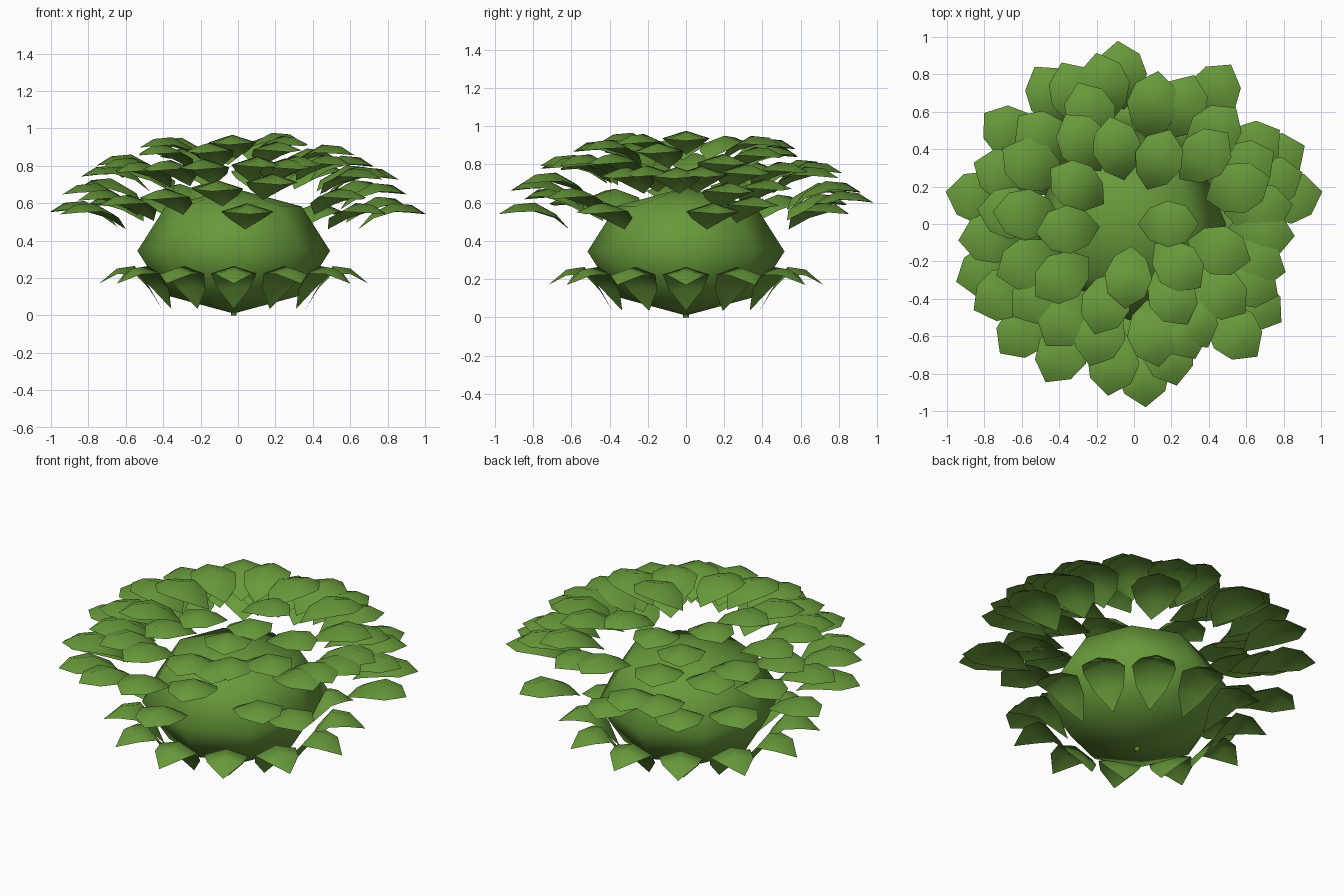
import bpy, bmesh, math
from mathutils import Matrix, Vector

if "Cube" in bpy.data.objects:
    bpy.data.objects.remove(bpy.data.objects["Cube"])

green = bpy.data.materials.new("leaf green")
green.diffuse_color = (0.138, 0.32, 0.043, 1)
green.use_nodes = True
green.node_tree.nodes["Principled BSDF"].inputs["Base Color"].default_value = green.diffuse_color


def finish(name, bm):
    me = bpy.data.meshes.new(name)
    bm.to_mesh(me)
    bm.free()
    me.materials.append(green)
    ob = bpy.data.objects.new(name, me)
    bpy.context.collection.objects.link(ob)
    for p in me.polygons:
        p.use_smooth = True
    return ob


def add_leaf(bm, profile, mat):
    """profile rows: distance outward, height, half width, edge droop"""
    rows = []
    for u, h, w, d in profile:
        if w == 0:
            rows.append([bm.verts.new(mat @ Vector((u, 0, h)))])
        else:
            rows.append([bm.verts.new(mat @ Vector((u, s * w, h - d * abs(s))))
                         for s in (-1, 0, 1)])
    for a, b in zip(rows, rows[1:]):
        for i in (0, 1):
            if len(a) == 1:
                bm.faces.new((a[0], b[i], b[i + 1])[::-1])
            elif len(b) == 1:
                bm.faces.new((a[i], b[0], a[i + 1])[::-1])
            else:
                bm.faces.new((a[i], b[i], b[i + 1], a[i + 1])[::-1])


# low-poly flattened core
CX = -0.023
bm = bmesh.new()
bmesh.ops.create_uvsphere(bm, u_segments=8, v_segments=4, radius=1)
bmesh.ops.transform(bm, verts=bm.verts, matrix=Matrix.Translation((CX, 0, 0.345))
                    @ Matrix.Diagonal((0.515, 0.515, 0.335, 1)))
finish("bush_core", bm)

# tiny stem under the core
bm = bmesh.new()
bmesh.ops.create_cone(bm, cap_ends=True, segments=8, radius1=0.015, radius2=0.015,
                      depth=0.04, matrix=Matrix.Translation((CX, 0, 0.02)))
finish("stem", bm)

# ring of twelve steep leaves round the foot
foot = [(0.385, 0.035, 0, 0), (0.45, 0.15, 0.085, 0.01), (0.53, 0.264, 0.122, 0.04),
        (0.625, 0.25, 0.095, 0.03), (0.72, 0.17, 0, 0)]
bm = bmesh.new()
for i in range(12):
    add_leaf(bm, foot, Matrix.Translation((CX, 0, 0)) @ Matrix.Rotation(i * math.pi / 6, 4, 'Z'))
finish("foot_leaves", bm)

# dome of canopy leaves, placed by the centre of each leaf as seen from above
canopy = [(-.18, -.14, 0, 0), (-.11, -.06, .095, .02), (0, 0, .14, .045),
          (.11, -.01, .11, .04), (.19, -.06, 0, 0)]
centres = [
    (-.09, .4), (.13, .34), (-.3, .2), (-.35, -.03), (.18, 0), (-.38, -.28),
    (-.15, -.42), (-.03, -.28), (.23, -.22), (.2, -.38), (.45, -.14), (.45, -.36),
    (.55, .19), (.37, .36), (.42, .48), (-.07, .79), (-.16, .73), (-.31, .69),
    (-.43, .68), (.1, .63), (.25, .62), (-.65, .48), (-.48, .45),
    (-.27, .43), (-.23, .58), (.62, .4), (.74, .34), (.66, .08),
    (.67, -.05), (.63, -.2), (.53, -.57), (.25, -.55), (.18, -.68),
    (-.11, -.73), (-.38, -.68), (-.36, -.5), (-.58, -.56), (-.69, -.37),
    (-.75, -.07), (-.56, -.21), (-.82, .14), (-.68, .26), (-.54, .31),
    (-.57, .05), (.1, -.58), (-.18, -.58), (.3, -.5), (-.5, -.38), (.58, .3),
    (.6, -.3), (.72, .22), (-.65, .06)]
# lowest leaves, tucked under the dome
low = [(.05, -.79), (-.77, -.25), (.63, -.42), (.82, .14), (.42, .69)]
bm = bmesh.new()
for x, y in centres + low:
    r = math.hypot(x, y)
    z = 0.60 if (x, y) in low else 0.98 - 0.64 * r ** 3
    size = min(1.0, 0.84 + 0.25 * r)
    add_leaf(bm, canopy, Matrix.Translation((x, y, z))
             @ Matrix.Rotation(math.atan2(y, x), 4, 'Z') @ Matrix.Scale(size, 4))
finish("canopy_leaves", bm)
